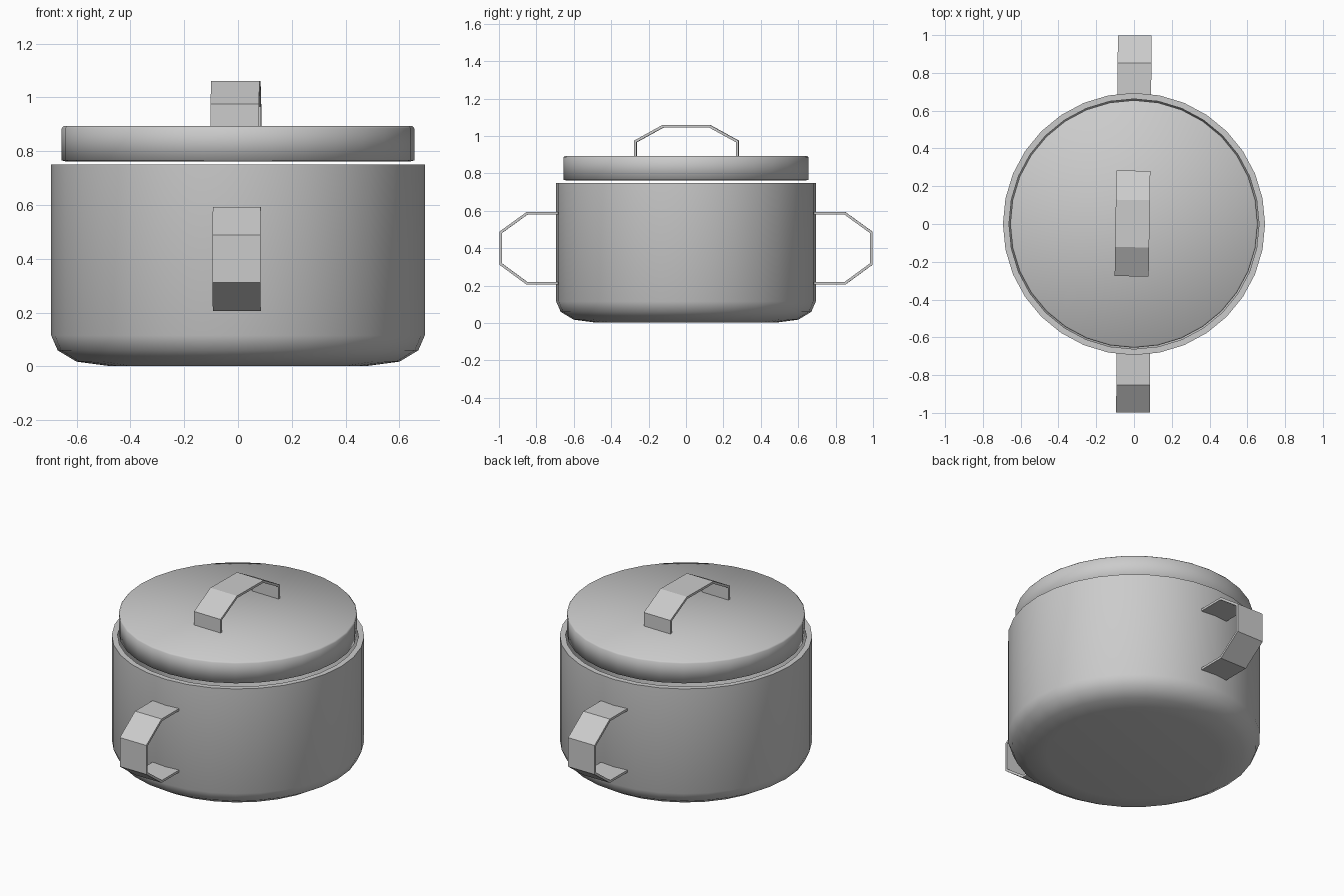
import bpy, bmesh
from math import cos, sin, pi, radians

if "Cube" in bpy.data.objects:
    bpy.data.objects.remove(bpy.data.objects["Cube"])

SIDES = 32


def make_object(name, bm):
    mesh = bpy.data.meshes.new(name)
    bmesh.ops.recalc_face_normals(bm, faces=bm.faces)
    bm.to_mesh(mesh)
    bm.free()
    obj = bpy.data.objects.new(name, mesh)
    bpy.context.collection.objects.link(obj)
    return obj


def lathe(name, profile, smooth):
    """Turn an (r, z) profile around z and cap both ends flat."""
    bm = bmesh.new()
    rings = [[bm.verts.new((r * cos(2 * pi * i / SIDES), r * sin(2 * pi * i / SIDES), z))
              for i in range(SIDES)] for r, z in profile]
    for a, b in zip(rings, rings[1:]):
        for i in range(SIDES):
            j = (i + 1) % SIDES
            bm.faces.new((a[i], a[j], b[j], b[i]))
    bm.faces.new(rings[0])
    bm.faces.new(rings[-1])
    obj = make_object(name, bm)
    bpy.ops.object.select_all(action='DESELECT')
    obj.select_set(True)
    bpy.context.view_layer.objects.active = obj
    bpy.ops.object.shade_smooth_by_angle(angle=radians(smooth))
    return obj


def strap(name, path, x0, x1, turn):
    """Flat bent strap following a (y, z) path, outer face on the path."""
    bm = bmesh.new()
    rows = [(bm.verts.new((x0, y, z)), bm.verts.new((x1, y, z))) for y, z in path]
    for a, b in zip(rows, rows[1:]):
        bm.faces.new((a[0], a[1], b[1], b[0]))
    # face the middle segment outward so the thickness grows inward
    bm.faces.ensure_lookup_table()
    bm.normal_update()
    mid = bm.faces[len(path) // 2 - 1]
    cy = sum(p[0] for p in path) / len(path)
    cz = sum(p[1] for p in path) / len(path)
    centre = mid.calc_center_median()
    inward = mid.normal.y * (centre.y - cy) + mid.normal.z * (centre.z - cz) < 0
    mesh = bpy.data.meshes.new(name)
    if inward:
        bmesh.ops.reverse_faces(bm, faces=bm.faces)
    bm.to_mesh(mesh)
    bm.free()
    obj = bpy.data.objects.new(name, mesh)
    bpy.context.collection.objects.link(obj)
    obj.rotation_euler.z = radians(turn)
    mod = obj.modifiers.new("thickness", 'SOLIDIFY')
    mod.thickness = 0.014
    mod.offset = -1
    mod.use_even_offset = True
    return obj


# hollow pot with rounded base and thin wall
lathe("pot_body", [(0.48, 0.002), (0.60, 0.018), (0.67, 0.06), (0.694, 0.115), (0.694, 0.75),
                   (0.662, 0.75), (0.662, 0.13), (0.64, 0.085), (0.58, 0.05), (0.47, 0.035)], 45)

# lid disc hovering just above the rim
lathe("lid", [(0.64, 0.762), (0.655, 0.766), (0.655, 0.885), (0.648, 0.893)], 80)

# lid grip
strap("lid_handle", [(-0.277, 0.885), (-0.277, 0.975), (-0.123, 1.06),
                     (0.127, 1.06), (0.282, 0.975), (0.282, 0.885)], -0.098, 0.082, -0.9)

# pair of side handles
for name, s in (("front_handle", -1), ("back_handle", 1)):
    strap(name, [(s * y, z) for y, z in ((0.68, 0.593), (0.853, 0.593), (0.998, 0.488),
                                         (0.998, 0.312), (0.853, 0.206), (0.68, 0.206))],
          -0.09, 0.088, -0.25)
